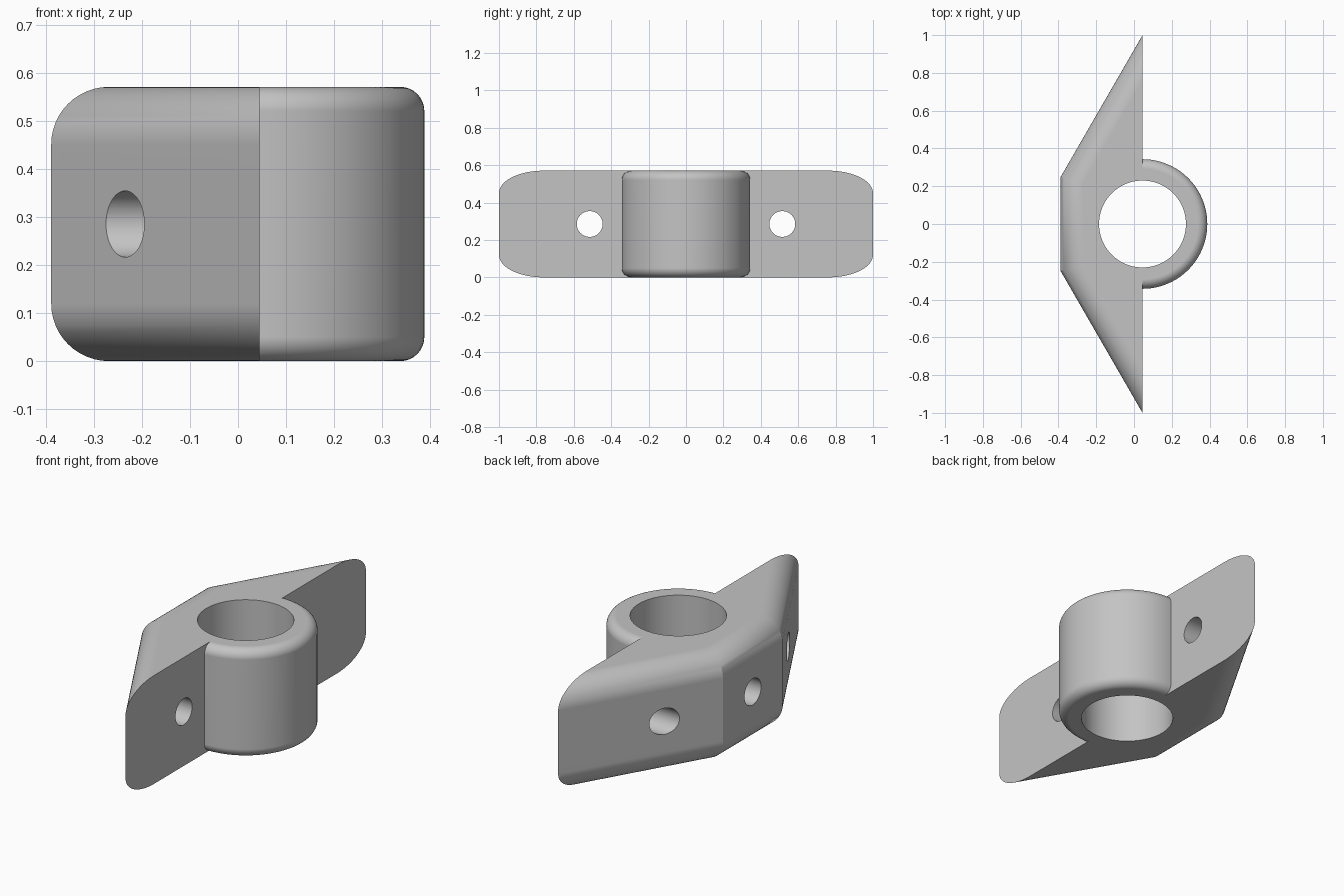
import bpy, bmesh, math
from mathutils import Matrix

cube = bpy.data.objects.get("Cube")
if cube:
    bpy.data.objects.remove(cube, do_unlink=True)

HEIGHT = 0.571
MID = HEIGHT / 2
FACE_X = 0.045       # flat mounting face, also the barrel axis
BACK_X = -0.389
SLOPE = math.tan(math.radians(60))
BORE_R, BARREL_R, HOLE_R = 0.23, 0.343, 0.069

grey = bpy.data.materials.new("plain_grey")
grey.use_nodes = True
grey.diffuse_color = (0.55, 0.55, 0.55, 1)
grey.node_tree.nodes["Principled BSDF"].inputs["Base Color"].default_value = (0.55, 0.55, 0.55, 1)


def add_object(name, bm):
    bmesh.ops.recalc_face_normals(bm, faces=bm.faces)
    mesh = bpy.data.meshes.new(name)
    bm.to_mesh(mesh)
    bm.free()
    mesh.materials.append(grey)
    obj = bpy.data.objects.new(name, mesh)
    bpy.context.collection.objects.link(obj)
    return obj


def filleted_prism(name, outline, radius, steps):
    """Stack inset outlines so the top and bottom edges are rounded."""
    arc = [math.pi / 2 * i / steps for i in range(steps + 1)]
    levels = [(radius * (1 - math.sin(a)), radius * (1 - math.cos(a))) for a in arc]
    levels += [(inset, HEIGHT - z) for inset, z in reversed(levels)]
    bm = bmesh.new()
    rings = [[bm.verts.new((x, y, z)) for x, y in outline(inset)] for inset, z in levels]
    for low, high in zip(rings, rings[1:]):
        for i in range(len(low)):
            j = (i + 1) % len(low)
            bm.faces.new((low[i], low[j], high[j], high[i]))
    bm.faces.new(rings[0][::-1])
    bm.faces.new(rings[-1])
    return add_object(name, bm)


def plate_outline(inset):
    tip = 1 - 2 * inset
    back = BACK_X + inset
    corner = tip - (FACE_X - back) * SLOPE
    return [(FACE_X, -tip), (FACE_X, tip), (back, corner), (back, -corner)]


def barrel_outline(inset, count=96):
    r = BARREL_R - inset
    return [(FACE_X + r * math.cos(2 * math.pi * i / count),
             r * math.sin(2 * math.pi * i / count)) for i in range(count)]


def cylinder(name, radius, length, centre, along_x, sides):
    bm = bmesh.new()
    turn = Matrix.Rotation(math.pi / 2, 4, 'Y') if along_x else Matrix()
    bmesh.ops.create_cone(bm, cap_ends=True, segments=sides, radius1=radius, radius2=radius,
                          depth=length, matrix=Matrix.Translation(centre) @ turn)
    return add_object(name, bm)


def combine(target, other, operation):
    mod = target.modifiers.new("combine", 'BOOLEAN')
    mod.operation = operation
    mod.solver = 'EXACT'
    mod.object = other
    other.hide_render = True
    bpy.context.view_layer.objects.active = target
    bpy.ops.object.modifier_apply(modifier=mod.name)
    bpy.data.objects.remove(other, do_unlink=True)


# Winged plate joined to the round barrel
bracket = filleted_prism("bracket", plate_outline, 0.12, 12)
combine(bracket, filleted_prism("barrel", barrel_outline, 0.05, 8), 'UNION')

# Vertical bore
combine(bracket, cylinder("bore", BORE_R, 2, (FACE_X, 0, MID), False, 96), 'DIFFERENCE')

# Screw holes through both wings, and a set screw hole from the back into the bore
for y in (-0.515, 0.515):
    combine(bracket, cylinder("wing_hole", HOLE_R, 2, (0, y, MID), True, 48), 'DIFFERENCE')
combine(bracket, cylinder("back_hole", HOLE_R, 0.6, (FACE_X - 0.3, 0, MID), True, 48), 'DIFFERENCE')

# Smooth rounds with crisp corners
bpy.ops.object.select_all(action='DESELECT')
bracket.select_set(True)
bpy.context.view_layer.objects.active = bracket
bpy.ops.object.shade_smooth_by_angle(angle=math.radians(25))
normals = bracket.modifiers.new("even_shading", 'WEIGHTED_NORMAL')
normals.keep_sharp = True
